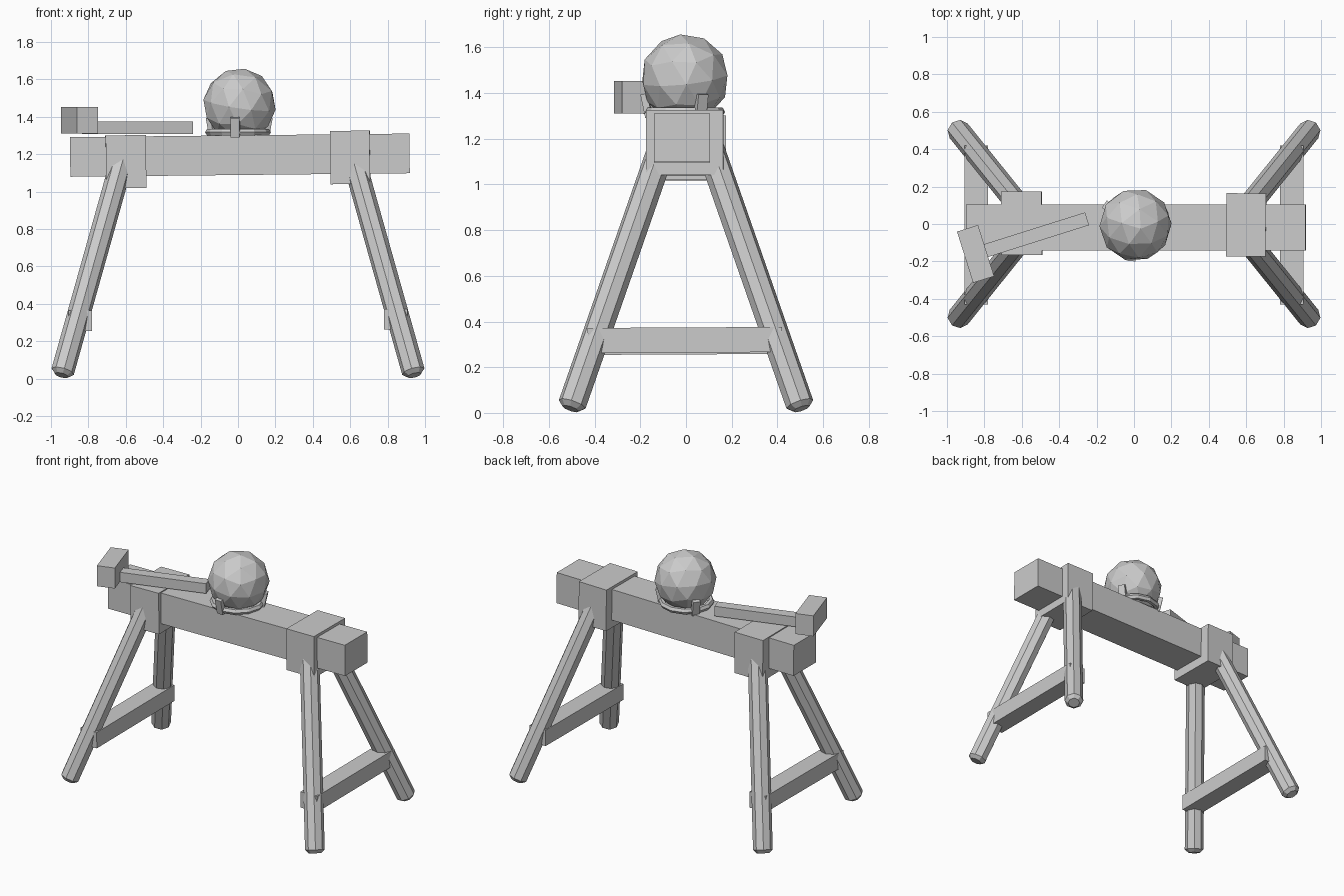
import bpy
import bmesh
from math import radians, cos, sin
from mathutils import Vector, Matrix, Euler

cube = bpy.data.objects.get("Cube")
if cube:
    bpy.data.objects.remove(cube, do_unlink=True)

GREY = (0.6, 0.6, 0.6, 1)
grey = bpy.data.materials.new("plain grey")
grey.use_nodes = True
grey.diffuse_color = GREY
grey.node_tree.nodes["Principled BSDF"].inputs["Base Color"].default_value = GREY


def add_object(name, bm):
    mesh = bpy.data.meshes.new(name)
    bmesh.ops.recalc_face_normals(bm, faces=bm.faces)
    bm.to_mesh(mesh)
    bm.free()
    mesh.materials.append(grey)
    obj = bpy.data.objects.new(name, mesh)
    bpy.context.collection.objects.link(obj)
    return obj


def box(name, centre, size, tilt=(0, 0, 0)):
    bm = bmesh.new()
    bmesh.ops.create_cube(bm, size=1)
    turn = Euler([radians(a) for a in tilt]).to_matrix().to_4x4()
    bm.transform(Matrix.Translation(centre) @ turn @ Matrix.Diagonal((*size, 1)))
    return add_object(name, bm)


def pole(name, foot, top, radius=0.062, bevel=0.022):
    """Eight-sided pole with chamfered ends."""
    foot, top = Vector(foot), Vector(top)
    axis = top - foot
    bm = bmesh.new()
    bmesh.ops.create_cone(bm, cap_ends=True, segments=8, radius1=radius,
                          radius2=radius, depth=axis.length)
    rims = [e for e in bm.edges if abs(e.verts[0].co.z - e.verts[1].co.z) < 0.01]
    bmesh.ops.bevel(bm, geom=rims, offset=bevel, segments=1, affect='EDGES')
    turn = axis.to_track_quat('Z', 'Y').to_matrix().to_4x4()
    bm.transform(Matrix.Translation((foot + top) / 2) @ turn)
    return add_object(name, bm)


# Beam and the two clamp blocks around it
box("beam", (0.01, -0.018, 1.195), (1.815, 0.245, 0.212), (0, -0.6, 0))
box("right_clamp", (-0.6, 0.004, 1.16), (0.215, 0.34, 0.283), (0, -0.6, 0.5))
box("left_clamp", (0.6, -0.005, 1.183), (0.212, 0.338, 0.285), (0, -0.6, -0.5))

# Splayed legs and the stretcher joining each pair
for side, sx in (("right", -1), ("left", 1)):
    for end, sy in (("front", -1), ("back", 1)):
        pole(f"{end}_{side}_leg", (sx * 0.943, sy * 0.505, 0.018),
             (sx * 0.605, sy * 0.085, 1.22))
    box(f"{side}_stretcher", (sx * 0.843, -0.005, 0.315 + sx * 0.004),
        (0.125, 0.85, 0.11), (0.3, 0, 0))

# Mallet lying across the beam
angle = 17.5
aim = Vector((cos(radians(angle)), sin(radians(angle)), 0))
head = Vector((-0.847, -0.16, 1.382))
box("mallet_head", head, (0.118, 0.287, 0.142), (0, 0, angle))
box("mallet_handle", head + aim * 0.325 + Vector((0, 0, -0.04)),
    (0.6, 0.072, 0.068), (0, 0, angle))

# Faceted ball
bm = bmesh.new()
bmesh.ops.create_icosphere(bm, subdivisions=2, radius=0.195)
bm.transform(Matrix.Translation((0.008, -0.005, 1.465))
             @ Euler((0.15, 0.1, 0.35)).to_matrix().to_4x4())
add_object("ball", bm)

# Ring cradle with three prongs
bpy.ops.mesh.primitive_torus_add(major_segments=12, minor_segments=6,
                                 major_radius=0.155, minor_radius=0.021,
                                 location=(0, -0.005, 1.318))
ring = bpy.context.object
ring.name = "cradle_ring"
ring.data.materials.append(grey)
for i in range(3):
    deg = 25 + 120 * i
    a = radians(deg)
    box(f"cradle_prong_{i + 1}", (0.168 * cos(a), 0.168 * sin(a) - 0.005, 1.345),
        (0.03, 0.048, 0.105), (0, 12, deg))
